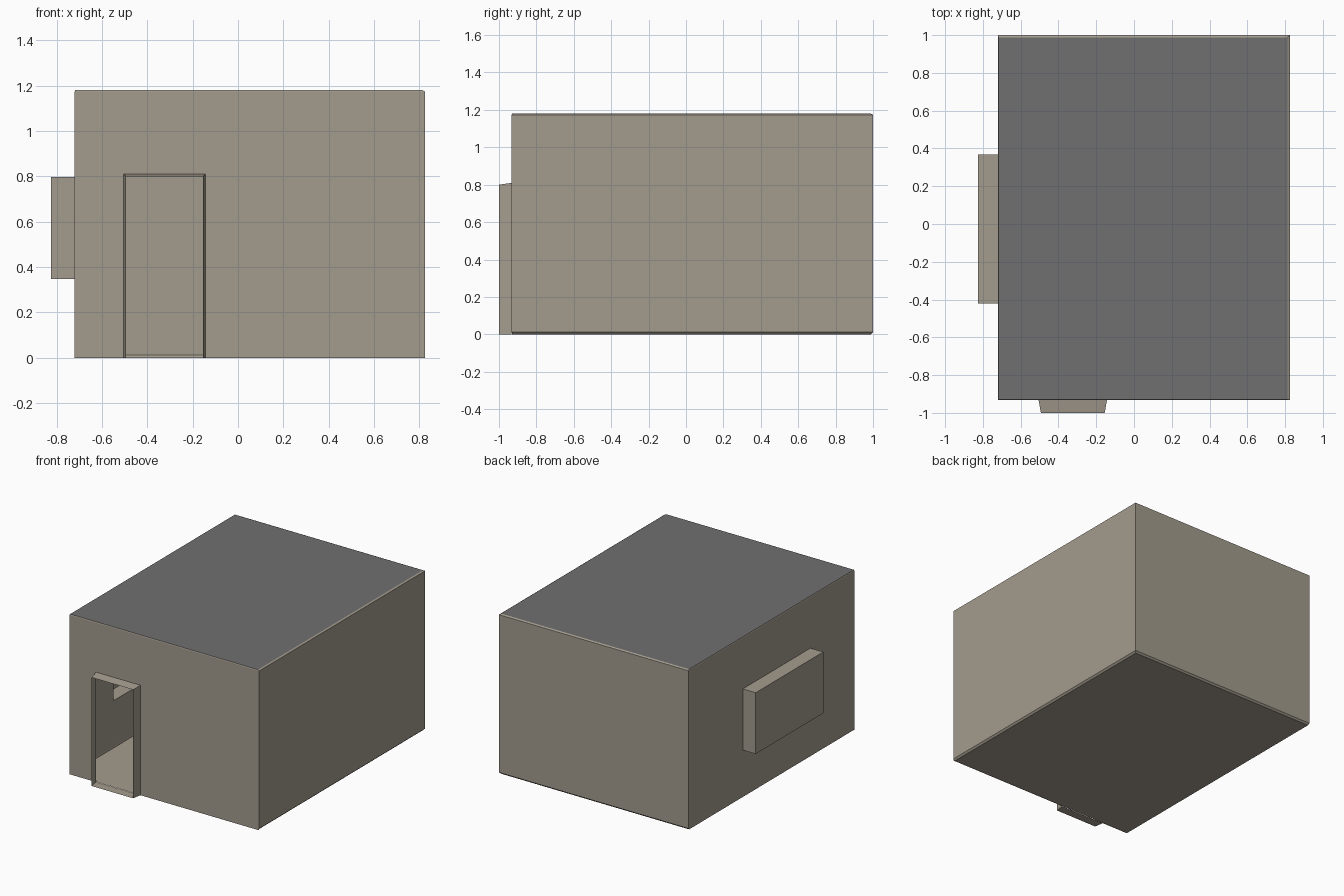
import bpy

if "Cube" in bpy.data.objects:
    bpy.data.objects.remove(bpy.data.objects["Cube"])

X0, X1, Y0, Y1 = -0.72, 0.825, -0.932, 1.0
TOP, RIM = 1.18, 0.012


def material(name, rgb):
    m = bpy.data.materials.new(name)
    m.diffuse_color = (*rgb, 1)
    m.use_nodes = True
    m.node_tree.nodes["Principled BSDF"].inputs["Base Color"].default_value = m.diffuse_color
    return m


plaster = material("plaster", (0.37, 0.33, 0.27))
roofing = material("roofing", (0.16, 0.16, 0.16))


def build(name, faces, mat):
    """Make an object from a list of corner lists."""
    verts, polys = [], []
    for f in faces:
        polys.append(list(range(len(verts), len(verts) + len(f))))
        verts += f
    me = bpy.data.meshes.new(name)
    me.from_pydata(verts, [], polys)
    me.materials.append(mat)
    ob = bpy.data.objects.new(name, me)
    bpy.context.collection.objects.link(ob)
    return ob


def band(a, b, closed=True):
    """Quads joining two matching loops."""
    n = len(a)
    return [[a[i], a[(i + 1) % n], b[(i + 1) % n], b[i]]
            for i in range(n if closed else n - 1)]


def rect_xy(z, inset=0.0):
    # right and back edges carry the visible chamfer
    s = inset * 0.2
    return [(X0 + s, Y0 + s, z), (X1 - inset, Y0 + s, z),
            (X1 - inset, Y1 - inset, z), (X0 + s, Y1 - inset, z)]


def rect_yz(x, y0, y1, z0, z1):
    return [(x, y0, z0), (x, y0, z1), (x, y1, z1), (x, y1, z0)]


def rect_xz(y, x0, x1, z0, z1):
    return [(x0, y, z0), (x0, y, z1), (x1, y, z1), (x1, y, z0)]


# Openings: alcove in the left wall, doorway in the front wall
alcove_in = rect_yz(X0, -0.42, 0.367, 0.347, 0.798)
alcove_out = rect_yz(-0.825, -0.42, 0.367, 0.347, 0.798)
door_in = rect_xz(Y0, -0.505, -0.143, 0.0, 0.81)
door_out = rect_xz(-1.0, -0.493, -0.155, 0.0, 0.80)

# Walls (thin shell)
low, high = rect_xy(RIM), rect_xy(TOP - RIM / 2)
sides = band(low, high)
walls = [sides[1], sides[2]]
walls += band(rect_yz(X0, Y0, Y1, RIM, TOP - RIM / 2), alcove_in)
walls += band(rect_xz(Y0, X0, X1, RIM, TOP - RIM / 2), door_in, closed=False)
build("walls", walls, plaster)

# Floor with narrow chamfer at the wall base, left open at the doorway
base = rect_xy(0, RIM)
skirt = band(low, base)[1:]
for xa, xb in ((X0, -0.505), (-0.143, X1)):
    skirt.append([(xa, Y0, RIM), (xb, Y0, RIM), (xb, Y0, 0), (xa, Y0, 0)])
build("floor", [base] + skirt, plaster)

# Roof with its rim
build("roof", [rect_xy(TOP, RIM)], roofing)
build("roof_rim", band(high, rect_xy(TOP, RIM)), plaster)

# Door reveal tapering outward, including its threshold
build("door_reveal", band(door_in, door_out), plaster)

# Closed alcove box bulging from the left wall
build("wall_alcove", band(alcove_in, alcove_out) + [alcove_out], plaster)
